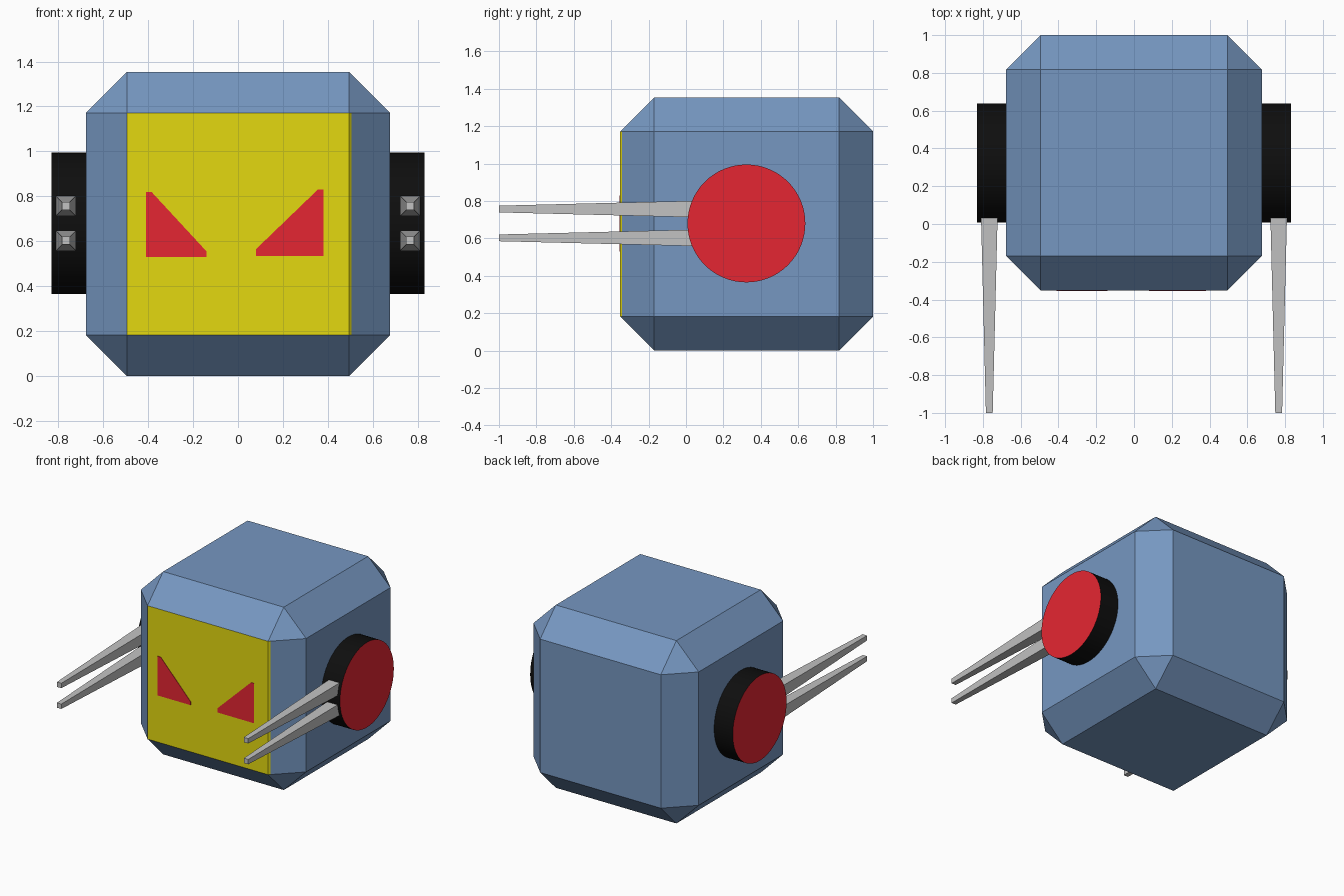
import bpy, bmesh, math
from mathutils import Matrix, Vector

if "Cube" in bpy.data.objects:
    bpy.data.objects.remove(bpy.data.objects["Cube"])


def material(name, r, g, b):
    lin = [((c / 255 + 0.055) / 1.055) ** 2.4 if c > 10 else c / 255 / 12.92 for c in (r, g, b)]
    m = bpy.data.materials.new(name)
    m.diffuse_color = (*lin, 1)
    m.use_nodes = True
    m.node_tree.nodes["Principled BSDF"].inputs["Base Color"].default_value = m.diffuse_color
    return m


BLUE = material("steel_blue", 118, 151, 193)
YELLOW = material("yellow", 228, 217, 16)
RED = material("red", 229, 38, 50)
BLACK = material("black", 14, 14, 14)
GREY = material("grey", 194, 194, 194)


def finish(name, bm, *mats):
    bmesh.ops.recalc_face_normals(bm, faces=bm.faces)
    mesh = bpy.data.meshes.new(name)
    bm.to_mesh(mesh)
    bm.free()
    for m in mats:
        mesh.materials.append(m)
    ob = bpy.data.objects.new(name, mesh)
    bpy.context.collection.objects.link(ob)
    return ob


# Body: chamfered cube with a yellow front that spills slightly over one edge
bm = bmesh.new()
bmesh.ops.create_cube(bm, size=1.354, matrix=Matrix.Translation((0, 0.324, 0.677)))
bmesh.ops.bevel(bm, geom=bm.edges[:], offset=0.183, offset_type='OFFSET',
                segments=1, affect='EDGES', profile=0.5)
bm.normal_update()
side = [f for f in bm.faces if f.normal.dot(Vector((1, -1, 0))) > 1.35]
geom = side + [e for f in side for e in f.edges] + [v for f in side for v in f.verts]
bmesh.ops.bisect_plane(bm, geom=geom, plane_co=(0.506, 0, 0), plane_no=(1, 0, 0))
bm.normal_update()
for f in bm.faces:
    c = f.calc_center_median()
    strip = f.normal.dot(Vector((1, -1, 0))) > 1.35 and c.x < 0.506
    f.material_index = int(f.normal.y < -0.95 or strip)
finish("body", bm, BLUE, YELLOW)

# Eyes: thin slanted plates on the front
eyes = {
    "left_eye": [(-.41, .53), (-.14, .53), (-.14, .555), (-.385, .82), (-.41, .82)],
    "right_eye": [(.08, .535), (.38, .535), (.38, .83), (.355, .83), (.08, .565)],
}
for name, outline in eyes.items():
    bm = bmesh.new()
    face = bm.faces.new([bm.verts.new((x, -0.35, z)) for x, z in outline])
    ext = bmesh.ops.extrude_face_region(bm, geom=[face])["geom"]
    bmesh.ops.translate(bm, vec=(0, -0.006, 0),
                        verts=[v for v in ext if isinstance(v, bmesh.types.BMVert)])
    finish(name, bm, RED)

for label, s in (("left", -1), ("right", 1)):
    # Round side hubs: black rim, red outer cap
    bm = bmesh.new()
    bmesh.ops.create_cone(bm, cap_ends=True, segments=64, radius1=0.315, radius2=0.315, depth=0.16,
                          matrix=Matrix.Translation((s * 0.75, 0.323, 0.68))
                          @ Matrix.Rotation(math.pi / 2, 4, 'Y'))
    bm.normal_update()
    for f in bm.faces:
        f.material_index = int(f.normal.x * s > 0.9)
        f.smooth = len(f.verts) == 4
    for e in bm.edges:
        e.smooth = all(len(f.verts) == 4 for f in e.link_faces)
    finish(label + "_hub", bm, BLACK, RED)

    # Paired tapering square prongs pointing forward
    for level, z in (("upper", 0.757), ("lower", 0.603)):
        bm = bmesh.new()
        bmesh.ops.create_cube(bm, size=1)
        for v in bm.verts:
            front = v.co.y < 0
            w = 0.036 if front else 0.088
            v.co = (s * 0.766 + v.co.x * w, -1.0 if front else 0.045, z + v.co.z * w)
        finish(f"{label}_{level}_prong", bm, GREY)
